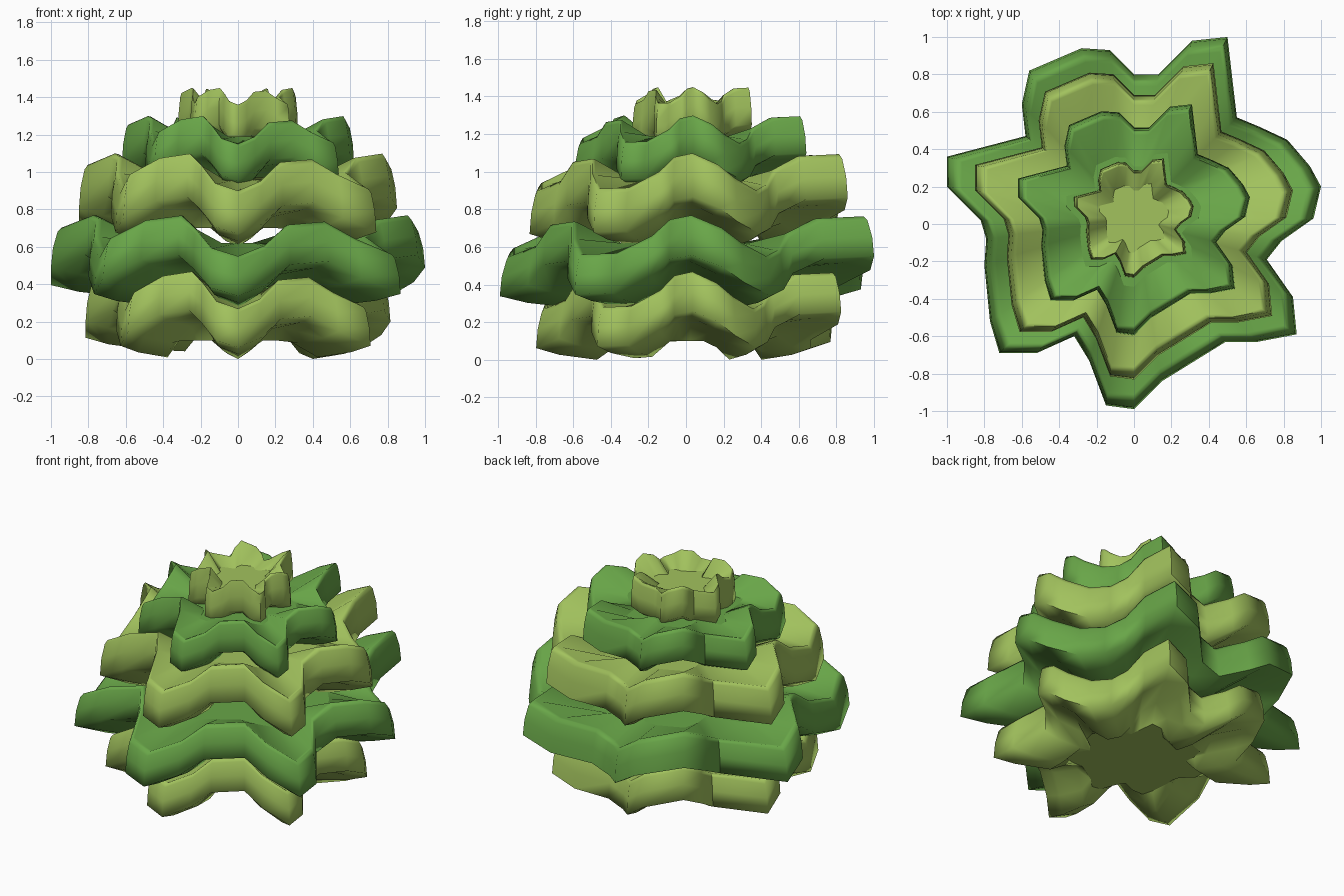
import bpy
import bmesh
import math

cube = bpy.data.objects.get("Cube")
if cube:
    bpy.data.objects.remove(cube)


def make_material(name, color):
    mat = bpy.data.materials.new(name)
    mat.use_nodes = True
    mat.diffuse_color = color
    bsdf = mat.node_tree.nodes["Principled BSDF"]
    bsdf.inputs["Base Color"].default_value = color
    bsdf.inputs["Roughness"].default_value = 0.8
    return mat


light_green = make_material("light_green", (0.36, 0.54, 0.11, 1))
dark_green = make_material("dark_green", (0.14, 0.38, 0.065, 1))

# Lobed plan outline shared by every tier, counterclockwise from the left-hand lobe
OUTLINE = [
    (1, .2), (.94, .31), (.82, .45), (.67, .52), (.55, .57), (.53, .74),
    (.5, 1), (.31, .98), (.13, .8), (0, .8), (-.13, .93), (-.28, .94),
    (-.56, .82), (-.6, .64), (-.58, .47), (-1, .36), (-1, .2), (-.82, .02),
    (-.79, -.08), (-.8, -.22), (-.77, -.52), (-.72, -.69), (-.52, -.69),
    (-.32, -.6), (-.24, -.73), (-.15, -.97), (0, -.99), (.15, -.84),
    (.28, -.76), (.49, -.63), (.66, -.63), (.87, -.59), (.85, -.39),
    (.71, -.19), (.79, -.09), (.96, .03),
]

# Outer cross-section of a tier: radius factor and height fraction
SECTION = [(.6, 0), (.85, .1), (1, .23), (.99, .6), (.965, .92), (.945, 1), (.92, .99)]


def make_tier(name, scale, shift, bottom, top, wave, floor, mat):
    """Skin the section around the lobed outline with a six-fold height wave."""
    bm = bmesh.new()
    levels = [(r, bottom + (top - bottom) * h, wave) for r, h in SECTION]
    levels = [(.5, bottom, 0)] + levels + [(.58, floor, 0)]
    rings = []
    for radius, height, swing in levels:
        r = radius * scale
        rings.append([
            bm.verts.new((x * r, y * r + shift, height + swing * math.cos(6 * math.atan2(y, x))))
            for x, y in OUTLINE
        ])
    count = len(OUTLINE)
    for low, high in zip(rings, rings[1:]):
        for i in range(count):
            j = (i + 1) % count
            bm.faces.new((low[i], low[j], high[j], high[i]))

    # Close the recessed underside and the sunken floor
    bm.faces.new(rings[0][::-1])
    bm.faces.new(rings[-1])

    mesh = bpy.data.meshes.new(name)
    bm.to_mesh(mesh)
    bm.free()
    mesh.materials.append(mat)
    obj = bpy.data.objects.new(name, mesh)
    bpy.context.collection.objects.link(obj)
    bpy.ops.object.select_all(action='DESELECT')
    obj.select_set(True)
    bpy.context.view_layer.objects.active = obj
    bpy.ops.object.shade_smooth_by_angle(angle=math.radians(80))

    # Keep the two level caps flat
    for face in mesh.polygons:
        if len(face.vertices) > 4:
            face.use_smooth = False


# Stacked foliage tiers, alternating in colour
make_tier("base_tier", .815, .01, .1, .37, .1, .36, light_green)
make_tier("widest_tier", 1, 0, .385, .66, .11, .62, dark_green)
make_tier("middle_tier", .85, .01, .7, 1, .1, .96, light_green)
make_tier("upper_tier", .62, .02, .97, 1.225, .075, 1.19, dark_green)
make_tier("crown_tier", .32, .03, 1.15, 1.405, .045, 1.335, light_green)
